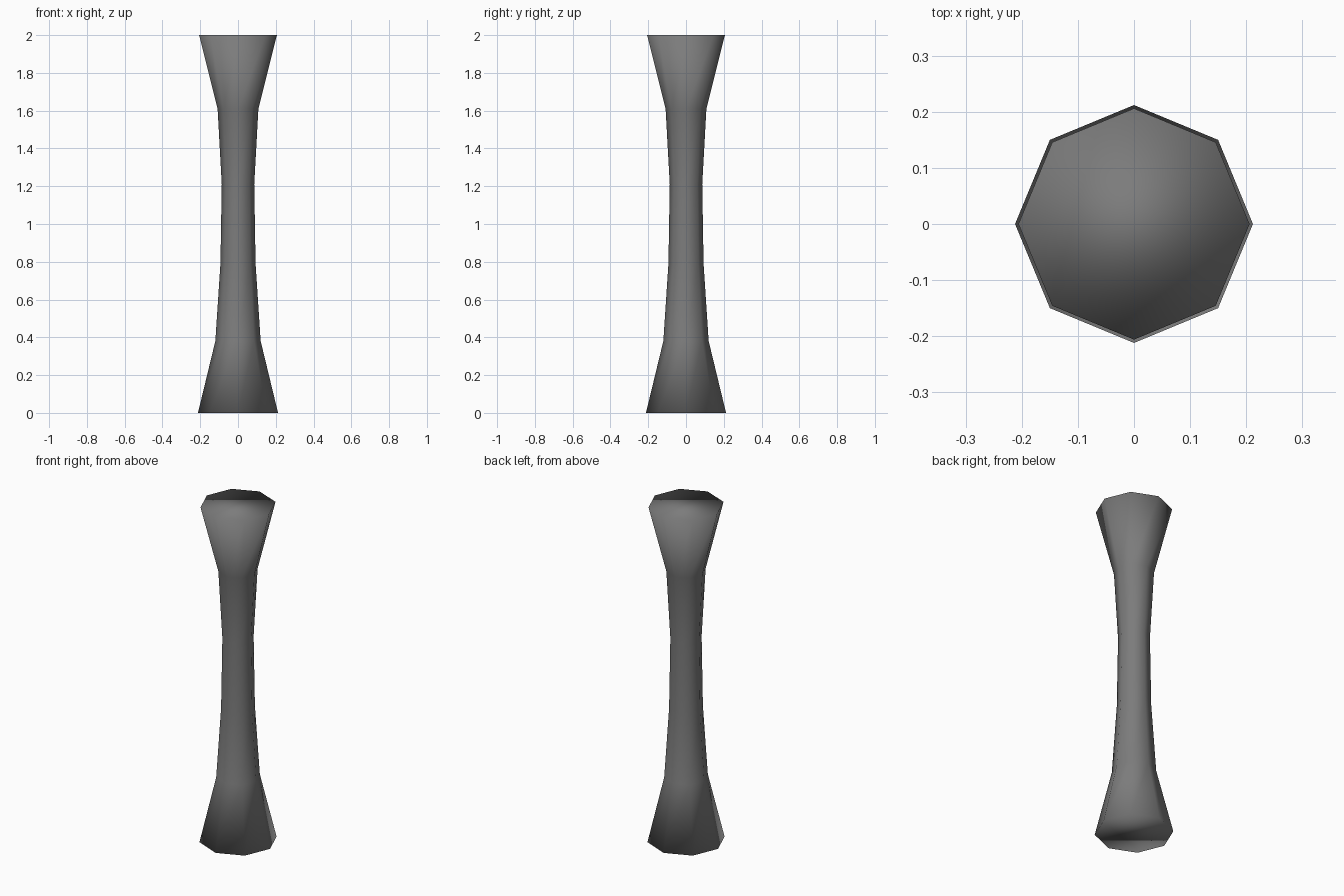
import bpy, bmesh
from math import cos, sin, pi

if "Cube" in bpy.data.objects:
    bpy.data.objects.remove(bpy.data.objects["Cube"])

SIDES = 8
# (radius, height) of each ring, bottom to top
PROFILE = [(0.212, 0.0), (0.12, 0.38), (0.093, 0.79),
           (0.086, 1.21), (0.108, 1.61), (0.206, 2.0)]

# Flared octagonal column
bm = bmesh.new()
rings = [[bm.verts.new((r * cos(2 * pi * i / SIDES), r * sin(2 * pi * i / SIDES), z))
          for i in range(SIDES)] for r, z in PROFILE]
for low, high in zip(rings, rings[1:]):
    for i in range(SIDES):
        j = (i + 1) % SIDES
        bm.faces.new((low[i], low[j], high[j], high[i]))

# End caps
bm.faces.new(rings[0][::-1])
bm.faces.new(rings[-1])
for face in bm.faces:
    face.smooth = True

mesh = bpy.data.meshes.new("column")
bm.to_mesh(mesh)
bm.free()
column = bpy.data.objects.new("column", mesh)
bpy.context.collection.objects.link(column)

# Dark grey finish
dark = bpy.data.materials.new("dark_grey")
dark.diffuse_color = (0.2, 0.2, 0.2, 1)
dark.use_nodes = True
dark.node_tree.nodes["Principled BSDF"].inputs["Base Color"].default_value = dark.diffuse_color
mesh.materials.append(dark)
